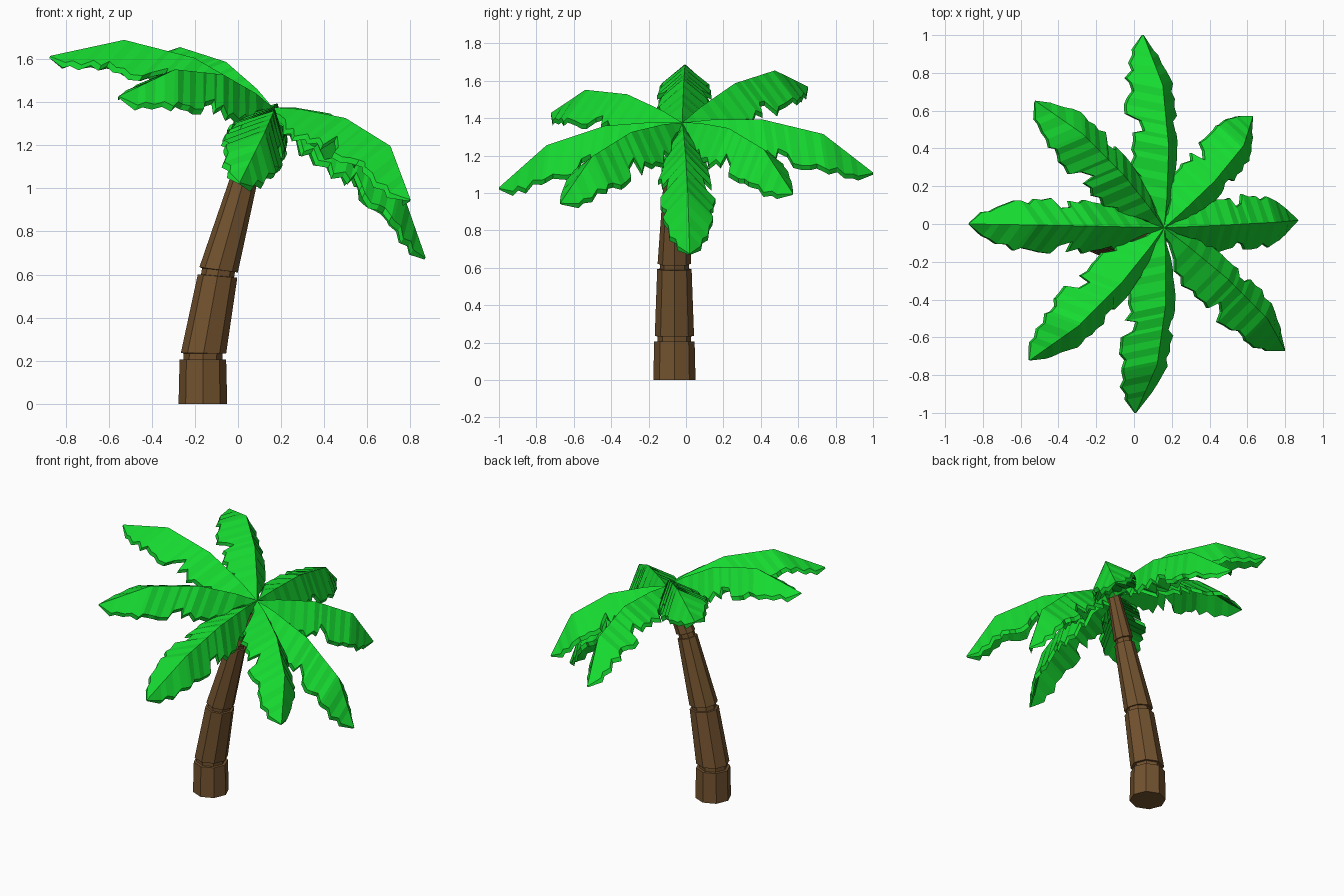
import bpy, bmesh, math, random
from mathutils import Vector

if "Cube" in bpy.data.objects:
    bpy.data.objects.remove(bpy.data.objects["Cube"])

random.seed(4)


def material(name, rgb):
    m = bpy.data.materials.new(name)
    m.diffuse_color = (*rgb, 1)
    m.use_nodes = True
    m.node_tree.nodes["Principled BSDF"].inputs["Base Color"].default_value = m.diffuse_color
    return m


BROWN = material("bark", (0.17, 0.085, 0.028))
GREEN = material("leaf", (0.008, 0.70, 0.03))


def tube(name, sections, mat):
    """Closed solid skinned through equal-length point loops."""
    bm = bmesh.new()
    rings = [[bm.verts.new(p) for p in s] for s in sections]
    n = len(rings[0])
    for a, b in zip(rings, rings[1:]):
        for i in range(n):
            j = (i + 1) % n
            bm.faces.new((a[i], a[j], b[j], b[i]))
    bm.faces.new(rings[0][::-1])
    bm.faces.new(rings[-1])
    bmesh.ops.recalc_face_normals(bm, faces=bm.faces)
    me = bpy.data.meshes.new(name)
    bm.to_mesh(me)
    bm.free()
    me.materials.append(mat)
    ob = bpy.data.objects.new(name, me)
    bpy.context.collection.objects.link(ob)
    return ob


def octagon(x, y, z, r, tilt):
    t = math.radians(tilt)
    pts = []
    for k in range(8):
        a = k * math.pi / 4
        c = r * math.cos(a)
        pts.append((x + c * math.cos(t), y + r * math.sin(a), z - c * math.sin(t)))
    return pts


# Leaning trunk: flared octagonal segments separated by thin grooves
trunk = [
    (-.163, -.062, 0, .113, 0), (-.163, -.062, .205, .108, 0),
    (-.163, -.062, .206, .09, 0), (-.162, -.062, .234, .09, 0),
    (-.160, -.062, .235, .105, 1), (-.095, -.062, .593, .092, 5),
    (-.095, -.062, .594, .077, 5), (-.09, -.062, .621, .077, 6),
    (-.09, -.062, .622, .09, 8), (.03, -.058, 1.05, .063, 16),
    (.03, -.058, 1.051, .052, 16), (.038, -.056, 1.078, .052, 17),
    (.04, -.055, 1.08, .061, 18), (.145, -.025, 1.34, .04, 25),
]
tube("trunk", [octagon(*s) for s in trunk], BROWN)

# Crown frame, tipped toward +x
HUB = Vector((.165, -.02, 1.385))
TILT = math.radians(28.4)
E1 = Vector((math.cos(TILT), 0, -math.sin(TILT)))
E2 = Vector((0, 1, 0))
UP = Vector((math.sin(TILT), 0, math.cos(TILT)))


def interp(pts, t):
    for (a, u), (b, v) in zip(pts, pts[1:]):
        if t <= b:
            return u + (v - u) * (t - a) / (b - a)
    return pts[-1][1]


RIDGE = [(0, -.01), (.15, .01), (.42, .015), (.74, -.07), (1, -.3)]
WIDTH = [(0, .02), (.1, .035), (.2, .105), (.35, .13), (.62, .135), (.78, .115), (.9, .065), (1, .003)]
# stations along a frond and the jagged edge factor at each one
EDGE = [(0, 1), (.08, 1), (.15, 1), (.2, 1.08), (.24, .93), (.28, 1.08), (.34, 1), (.37, 1.06),
        (.42, .95), (.46, 1), (.48, .7), (.53, .76), (.55, 1.1), (.6, 1.02), (.64, 1.06), (.68, .93),
        (.72, 1.04), (.74, 1.08), (.79, .95), (.83, 1.04), (.88, .98), (.91, 1.05), (1, 1)]


def frond(name, tip):
    """Drooping roof-shaped leaf with a jagged, rippled edge."""
    d = Vector(tip) - HUB
    a, b, h = d.dot(E1), d.dot(E2), d.dot(UP)
    length = math.hypot(a, b)
    along = (E1 * a + E2 * b) / length
    side = UP.cross(along)
    sections = []
    for i, (t, jag) in enumerate(EDGE):
        ridge = HUB + along * length * t + UP * (interp(RIDGE, t) + (h + .3) * t)
        edges = []
        for s in (1, -1):
            w = interp(WIDTH, t) * (jag + random.uniform(-.07, .07))
            ripple = (.008 if i % 2 else -.006) * (0 < t < 1)
            edges.append(ridge + side * s * w - UP * (w * 1.08 + ripple) + along * w * .25)
        low = -UP * (.028 if t < 1 else .008)
        top = [edges[0], ridge, edges[1]]
        sections.append(top + [p + low for p in reversed(top)])
    return tube(name, sections, GREEN)


# Eight fronds, each defined by where its tip lies
tips = [(.87, .02, .68), (.63, .57, 1.0), (.05, 1.0, 1.11), (-.52, .65, 1.57),
        (-.87, 0, 1.615), (-.55, -.72, 1.43), (.01, -1.0, 1.03), (.80, -.67, .95)]
for k, tip in enumerate(tips):
    frond(f"frond_{k + 1}", tip)
